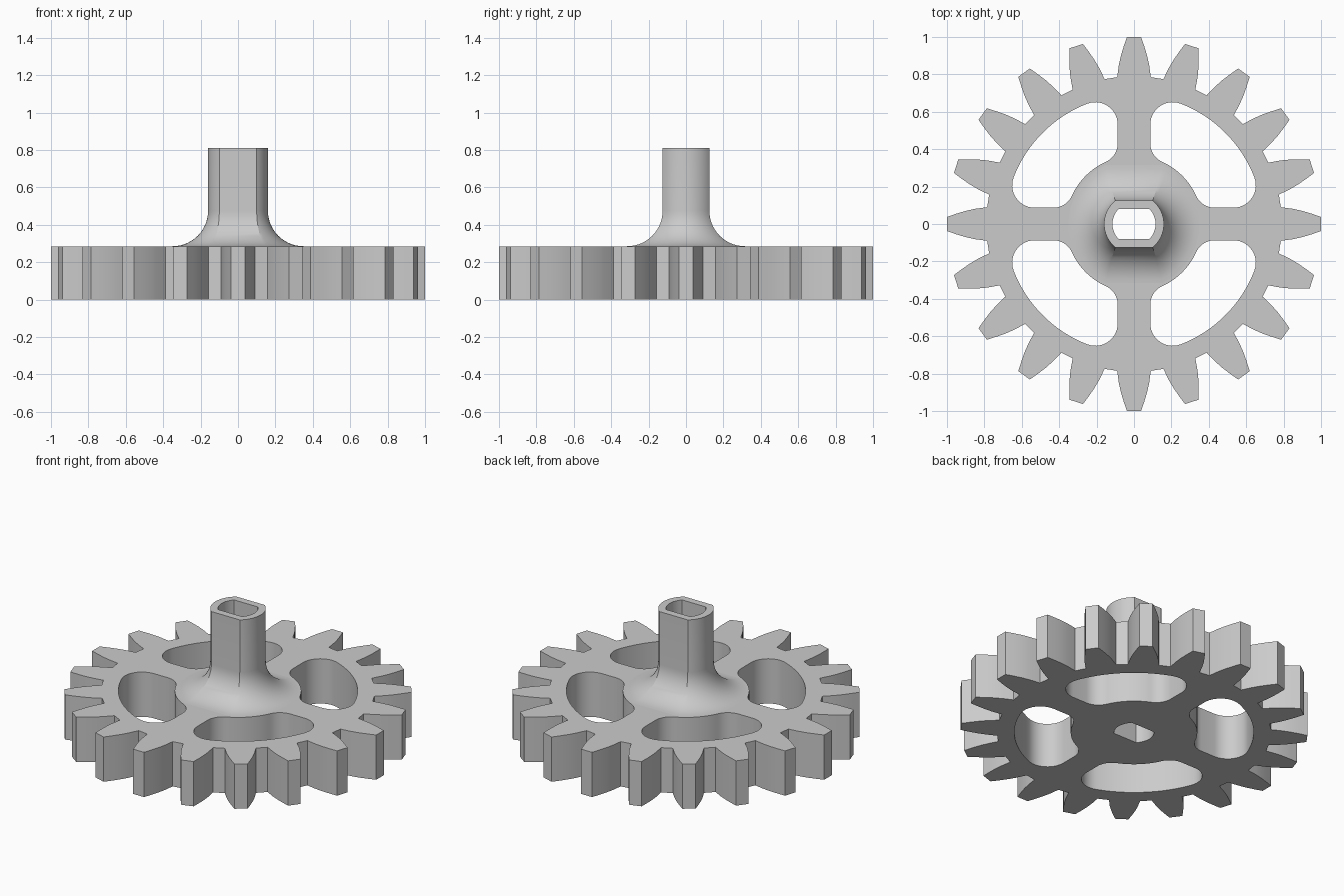
import bpy, bmesh
from math import sin, cos, pi, sqrt, atan2, radians

cube = bpy.data.objects.get("Cube")
if cube:
    bpy.data.objects.remove(cube, do_unlink=True)

GREY = (0.6, 0.6, 0.6, 1)
THICK, TOP = 0.285, 0.81
TEETH = 20

mat = bpy.data.materials.new("plain grey")
mat.use_nodes = True
mat.diffuse_color = GREY
mat.node_tree.nodes["Principled BSDF"].inputs["Base Color"].default_value = GREY


def arc(cx, cy, r, a0, a1, n):
    return [(cx + r * cos(a0 + (a1 - a0) * i / n), cy + r * sin(a0 + (a1 - a0) * i / n))
            for i in range(n + 1)]


def turn(pts, a):
    return [(x * cos(a) - y * sin(a), x * sin(a) + y * cos(a)) for x, y in pts]


def flatted_circle(r, flat, n=24):
    """Circle of radius r cut by two flats at y = +-flat."""
    a = atan2(flat, sqrt(r * r - flat * flat))
    right = arc(0, 0, r, -a, a, n)
    return right + turn(right, pi)


def gear_outline():
    flank = [(0.785, 0.09), (0.85, 0.081), (0.9, 0.07), (0.95, 0.055), (1.0, 0.038)]
    tooth = [(x, -y) for x, y in flank] + flank[::-1]
    return [p for i in range(TEETH) for p in turn(tooth, 2 * pi * i / TEETH)]


def window():
    """Opening between two spokes, rim and hub, with rounded corners."""
    spoke, rim, hub, fo, fi = 0.087, 0.69, 0.365, 0.12, 0.11
    ox, ix = spoke + fo, spoke + fi
    oy = sqrt((rim - fo) ** 2 - ox ** 2)
    iy = sqrt((hub + fi) ** 2 - ix ** 2)
    ao, ai = atan2(oy, ox), atan2(iy, ix)
    half = arc(0, 0, rim, pi / 4, ao, 14)
    half += arc(ox, oy, fo, ao, pi, 14)[1:]
    half += arc(ix, iy, fi, pi, pi + ai, 10)
    half += arc(0, 0, hub, ai, pi / 4, 10)[1:]
    return half + [(y, x) for x, y in half[-2:0:-1]]


def finish(name, bm):
    bmesh.ops.remove_doubles(bm, verts=bm.verts, dist=0.0001)
    bmesh.ops.recalc_face_normals(bm, faces=bm.faces)
    me = bpy.data.meshes.new(name)
    bm.to_mesh(me)
    bm.free()
    me.materials.append(mat)
    ob = bpy.data.objects.new(name, me)
    bpy.context.collection.objects.link(ob)
    bpy.ops.object.select_all(action='DESELECT')
    ob.select_set(True)
    bpy.context.view_layer.objects.active = ob
    bpy.ops.object.shade_smooth_by_angle(angle=radians(25))
    return ob


bore = flatted_circle(0.115, 0.08)

# Toothed wheel: filled flat curve with openings, given thickness
curve = bpy.data.curves.new("wheel_profile", 'CURVE')
curve.dimensions = '2D'
curve.fill_mode = 'BOTH'
curve.extrude = THICK / 2
for loop in [gear_outline(), bore] + [turn(window(), i * pi / 2) for i in range(4)]:
    spline = curve.splines.new('POLY')
    spline.points.add(len(loop) - 1)
    for point, (x, y) in zip(spline.points, loop):
        point.co = (x, y, 0, 1)
    spline.use_cyclic_u = True
helper = bpy.data.objects.new("wheel_profile", curve)
bpy.context.collection.objects.link(helper)
bpy.context.view_layer.update()
flat_mesh = bpy.data.meshes.new_from_object(
    helper.evaluated_get(bpy.context.evaluated_depsgraph_get()))
bm = bmesh.new()
bm.from_mesh(flat_mesh)
bmesh.ops.translate(bm, verts=bm.verts, vec=(0, 0, THICK / 2))
bpy.data.objects.remove(helper, do_unlink=True)
bpy.data.curves.remove(curve)
bpy.data.meshes.remove(flat_mesh)
finish("gear_wheel", bm)

# Hollow shaft with two flats, flaring into the wheel through a fillet
FILLET, STEPS = 0.19, 14
rings = []
for i in range(STEPS + 1):
    a = pi / 2 * i / STEPS
    d = FILLET * (1 - sin(a))
    rings.append((flatted_circle(0.16 + d, 0.125 + d), THICK + FILLET * (1 - cos(a))))
rings += [(flatted_circle(0.16, 0.125), TOP), (bore, TOP), (bore, THICK)]

bm = bmesh.new()
loops = [[bm.verts.new((x, y, z)) for x, y in pts] for pts, z in rings]
for low, high in zip(loops, loops[1:]):
    for k in range(len(low)):
        j = (k + 1) % len(low)
        bm.faces.new((low[k], low[j], high[j], high[k]))
finish("hollow_shaft", bm)
